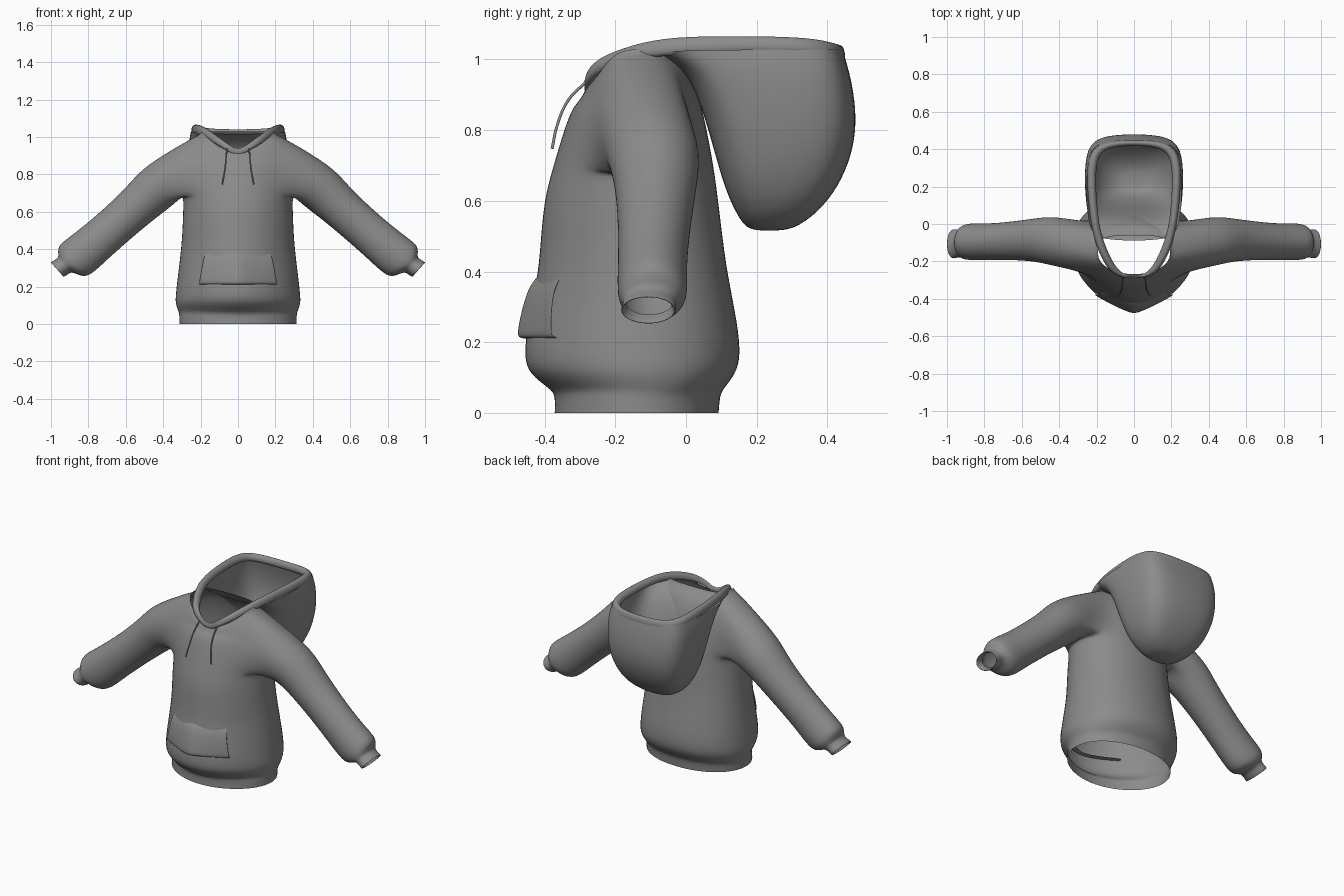
import bpy, bmesh, math
from mathutils import Vector

if "Cube" in bpy.data.objects:
    bpy.data.objects.remove(bpy.data.objects["Cube"])

STEP = math.pi / 8
grey = bpy.data.materials.new("dark_grey_cloth")
grey.diffuse_color = (.26, .26, .26, 1)
grey.use_nodes = True
grey.node_tree.nodes["Principled BSDF"].inputs["Base Color"].default_value = grey.diffuse_color


def half_ring(z, yf, yb, w, drop=0.0, pf=1.0, pb=None, shift=0.0):
    """Nine points from front to back on the +x side; drop lowers the front,
    pf and pb set how square the front and back are, shift moves the widest point."""
    pts = []
    cy = (yf + yb) / 2 + shift
    for i in range(9):
        a = -math.pi / 2 + i * STEP
        c, s = max(0.0, math.cos(a)), math.sin(a)
        if i in (0, 8):
            c = 0.0
        p, reach = (pf, yf - cy) if s < 0 else (pb or pf, yb - cy)
        x = 1.02 * w * c ** p
        y = cy + 1.025 * reach * abs(s) ** p
        pts.append(Vector((x, y, z - drop * max(0.0, -s) ** 2)))
    return pts


def add_rows(bm, rows):
    return [[bm.verts.new(p) for p in row] for row in rows]


def skin(bm, rows, skip=lambda r, c: False):
    """Quads between neighbouring rows."""
    for r in range(len(rows) - 1):
        for c in range(len(rows[r]) - 1):
            if not skip(r, c):
                bm.faces.new((rows[r][c], rows[r][c + 1], rows[r + 1][c + 1], rows[r + 1][c]))


def finish(name, bm, thickness=0):
    bmesh.ops.recalc_face_normals(bm, faces=bm.faces[:])
    for f in bm.faces:
        f.smooth = True
    me = bpy.data.meshes.new(name)
    bm.to_mesh(me)
    bm.free()
    me.materials.append(grey)
    ob = bpy.data.objects.new(name, me)
    bpy.context.collection.objects.link(ob)
    m = ob.modifiers.new("mirror", 'MIRROR')
    m.use_clip = True
    m.merge_threshold = 0.0005
    if thickness:
        ob.modifiers.new("thickness", 'SOLIDIFY').thickness = thickness
    s = ob.modifiers.new("smooth", 'SUBSURF')
    s.levels = s.render_levels = 2


# Body with hem band and neckline: z, front y, back y, half width, front drop, shape
low, mid = (0, 1.1, .9, .02), (0, 1.08, .92, .015)
body = [
    (0.00, -.372, .092, .315, 0, 1.04, .95, .01), (0.05, -.37, .096, .315, 0, 1.04, .95, .01),
    (0.068, -.385, .105, .32) + low, (0.11, -.445, .14, .337) + low,
    (0.16, -.46, .154, .334) + low, (0.25, -.449, .146, .324) + low,
    (0.40, -.417, .115, .305) + low, (0.52, -.41, .1, .297) + mid,
    (0.62, -.398, .088, .294) + mid, (0.695, -.376, .078, .292, 0, 1.04, .95, .01),
    (0.785, -.35, .062, .295), (0.865, -.322, .045, .295),
    (0.935, -.297, .02, .287, .05), (0.988, -.285, -.01, .26, .075, 1, .85),
    (1.012, -.276, -.048, .205, .095, 1, .6), (1.03, -.268, -.062, .192, .115, 1, .5)]
bm = bmesh.new()
rows = add_rows(bm, [half_ring(*r) for r in body])
A, B = 9, 13  # armhole rows
skin(bm, rows, lambda r, c: A <= r < B and 2 <= c < 6)

# Sleeve and cuff grown out of the armhole: along, across, radius, y radius, y centre
loop = ([rows[A][c] for c in range(2, 6)] + [rows[r][6] for r in range(A, B)]
        + [rows[B][c] for c in range(6, 2, -1)] + [rows[r][2] for r in range(B, A, -1)])
along, across = Vector((.75, 0, -.66)), Vector((.66, 0, .75))
sleeve = [
    (-.18, .836, .13, .134, -.092), (-.06, .831, .115, .118, -.085),
    (.10, .829, .107, .104, -.088), (.28, .83, .108, .097, -.095),
    (.39, .832, .115, .099, -.095), (.45, .838, .111, .097, -.095),
    (.475, .847, .068, .083, -.10), (.487, .85, .052, .075, -.102),
    (.51, .853, .051, .075, -.104), (.537, .858, .053, .079, -.107),
    (.534, .858, .045, .07, -.107), (.5, .853, .042, .064, -.104)]
for t, n, rn, ry, cy in sleeve:
    ring = []
    for k in range(16):
        a = (k - 2) * STEP
        p = along * t + across * (n - 1.025 * rn * math.cos(a))
        p.y = cy + 1.025 * ry * math.sin(a)
        ring.append(bm.verts.new(p))
    for k in range(16):
        j = (k + 1) % 16
        bm.faces.new((loop[k], loop[j], ring[j], ring[k]))
    loop = ring
finish("body_and_sleeves", bm)

# Hood hanging open behind the neck
hood = [
    (0.515, .19, .28, .06, 0, .8), (0.53, .165, .32, .11, 0, .75),
    (0.57, .14, .375, .165, 0, .7), (0.64, .11, .43, .21, 0, .65),
    (0.73, .085, .468, .24, 0, .62), (0.82, .06, .481, .256, 0, .6),
    (0.91, .03, .472, .262, 0, .55), (0.98, -.01, .455, .26, .005, .5),
    (1.028, -.085, .44, .25, .012, .45)]
bm = bmesh.new()
rows = add_rows(bm, [half_ring(*r) for r in hood])
bm.faces.new(rows[0])
skin(bm, rows)
finish("hood", bm)

# Folded rim round the neck and hood opening: lower outer and upper inner edges
outer = [(0, -.288, .9), (.06, -.293, .925), (.135, -.265, .962), (.203, -.14, 1.0),
         (.238, 0, 1.008), (.257, .2, 1.015), (.257, .36, 1.01), (.195, .447, .985),
         (0, .458, .98)]
inner = [(0, -.268, .915), (.042, -.275, .945), (.1, -.235, .993), (.16, -.1, 1.038),
         (.188, 0, 1.052), (.205, .2, 1.052), (.2, .35, 1.048), (.15, .408, 1.03),
         (0, .42, 1.025)]
outer, inner = ([Vector(p) for p in q] for q in (outer, inner))
up = Vector((0, 0, 1))
crest = [o.lerp(i, .15) + up * ((i.z - o.z) * .8 + .012) for o, i in zip(outer, inner)]
top = [o.lerp(i, .6) + up * ((i.z - o.z) * .4 + .018) for o, i in zip(outer, inner)]
under = [i - up * .03 for i in inner]
bm = bmesh.new()
rows = add_rows(bm, [outer, crest, top, inner, under])
skin(bm, rows + [rows[0]])
finish("hood_rim", bm)

# Drawstrings
for s, side in ((1, "left"), (-1, "right")):
    cu = bpy.data.curves.new("drawstring_" + side, 'CURVE')
    cu.dimensions = '3D'
    cu.bevel_depth = .004
    cu.use_fill_caps = True
    cu.materials.append(grey)
    sp = cu.splines.new('BEZIER')
    sp.bezier_points.add(3)
    for bp, p in zip(sp.bezier_points, [(.06, -.285, .935), (.064, -.333, .885),
                                        (.072, -.364, .815), (.085, -.379, .748)]):
        bp.co = (s * p[0], p[1], p[2])
        bp.handle_left_type = bp.handle_right_type = 'AUTO'
    bpy.context.collection.objects.link(bpy.data.objects.new(cu.name, cu))

# Front pocket with open sides: z, half width, centre y, edge y
pocket = [(.40, .168, -.408, -.345), (.38, .178, -.43, -.36), (.35, .187, -.451, -.375),
          (.29, .198, -.469, -.383), (.225, .21, -.483, -.383), (.21, .21, -.478, -.378),
          (.208, .207, -.43, -.34)]
bm = bmesh.new()
rows = add_rows(bm, [[(w * i / 5, yc + (ye - yc) * (i / 5) ** 1.2, z) for i in range(6)]
                     for z, w, yc, ye in pocket])
skin(bm, rows)
finish("front_pocket", bm, thickness=.006)
